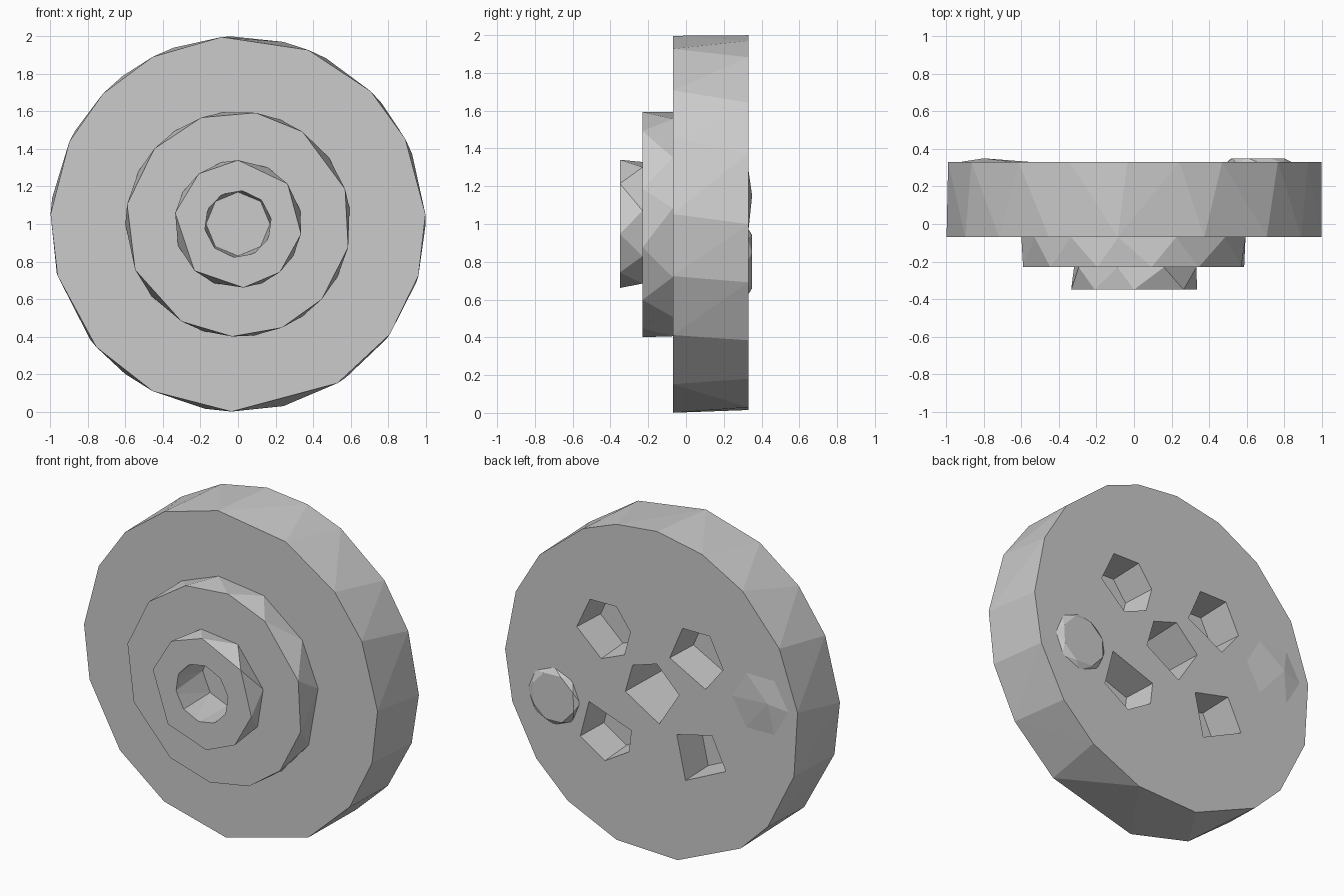
import bpy
import bmesh
from math import cos, sin, radians

cube = bpy.data.objects.get("Cube")
if cube:
    bpy.data.objects.remove(cube, do_unlink=True)

grey = bpy.data.materials.new("plain grey")
grey.use_nodes = True
COLOUR = (0.6, 0.6, 0.6, 1)
grey.diffuse_color = COLOUR
grey.node_tree.nodes["Principled BSDF"].inputs["Base Color"].default_value = COLOUR


def ring(radius, angles, y, x=0, z=1):
    """Polygon facing along y, given by corner angles."""
    return [(x + radius * cos(radians(a)), y, z + radius * sin(radians(a))) for a in angles]


def solid(name, points):
    """Faceted convex part around a set of corners."""
    bm = bmesh.new()
    verts = [bm.verts.new(p) for p in points]
    bmesh.ops.convex_hull(bm, input=verts)
    bmesh.ops.delete(bm, geom=[v for v in bm.verts if not v.link_faces], context='VERTS')
    bmesh.ops.dissolve_limit(bm, angle_limit=0.01, verts=bm.verts[:], edges=bm.edges[:])
    bmesh.ops.recalc_face_normals(bm, faces=bm.faces[:])
    mesh = bpy.data.meshes.new(name)
    bm.to_mesh(mesh)
    bm.free()
    mesh.materials.append(grey)
    obj = bpy.data.objects.new(name, mesh)
    bpy.context.scene.collection.objects.link(obj)
    return obj


def drill(targets, cutter):
    """Cut a hole through each target and discard the cutter."""
    cutter.hide_render = True
    for obj in targets:
        mod = obj.modifiers.new("hole", 'BOOLEAN')
        mod.operation, mod.solver, mod.object = 'DIFFERENCE', 'EXACT', cutter
        bpy.context.view_layer.objects.active = obj
        bpy.ops.object.modifier_apply(modifier=mod.name)
    bpy.data.objects.remove(cutter, do_unlink=True)


# Stepped body: large disc, flange, hub
disc = solid("disc",
             ring(1, (95, 68, 45, 27, 3, -16, -36, -58, -92, -117, -139, -164, 177, 154, 136, 117), -0.07)
             + ring(1, (92, 76, 62, 40, 22, 0, -18, -38, -55, -76, -100, -127, -142, -165, 172, 150, 128, 110), 0.33))
flange = solid("flange",
               ring(0.6, (109, 81, 55, 18, -12, -42, -67, -93, -120, -156, 170, 138), -0.23)
               + ring(0.6, (98, 68, 36, 8, -28, -55, -82, -108, -140, 180, 152, 124), -0.07))
hub = solid("hub",
            ring(0.34, (90, 39, -9, -49, -85, -133, 170, 128), -0.35)
            + ring(0.34, (105, 62, 12, -30, -68, -112, -160, 150), -0.23))

# Front bore
bore = solid("bore_cutter",
             ring(0.18, range(10, 370, 36), -0.4) + ring(0.17, range(0, 360, 45), -0.10))
drill((hub, flange), bore)

# Back pockets: centre x, centre z, corner angles, floor y
pockets = [
    (0, 1, (45, 100, 170, 255, -13), -0.05),
    (0.33, 1.30, (60, 118, 170, 220, 275, -10), 0.12),
    (-0.30, 1.29, (60, 120, 187, 250, -14), 0.12),
    (0.32, 0.68, (54, 165, 208, 270, -25), 0.12),
    (-0.32, 0.68, (35, 118, 190, 300), 0.12),
]
for x, z, angles, floor in pockets:
    drill((disc,), solid("pocket_cutter",
                         ring(0.19, angles, 0.4, x, z) + ring(0.17, angles, floor, x, z)))

# Low raised pad and gentle swell on the back
solid("back_pad", ring(0.18, range(0, 360, 45), 0.325, 0.67, 0.80)
      + ring(0.15, range(20, 380, 45), 0.35, 0.66, 0.80))
solid("back_swell", ring(0.24, range(0, 360, 60), 0.325, -0.72, 1.12) + [(-0.8, 0.35, 1.15)])
